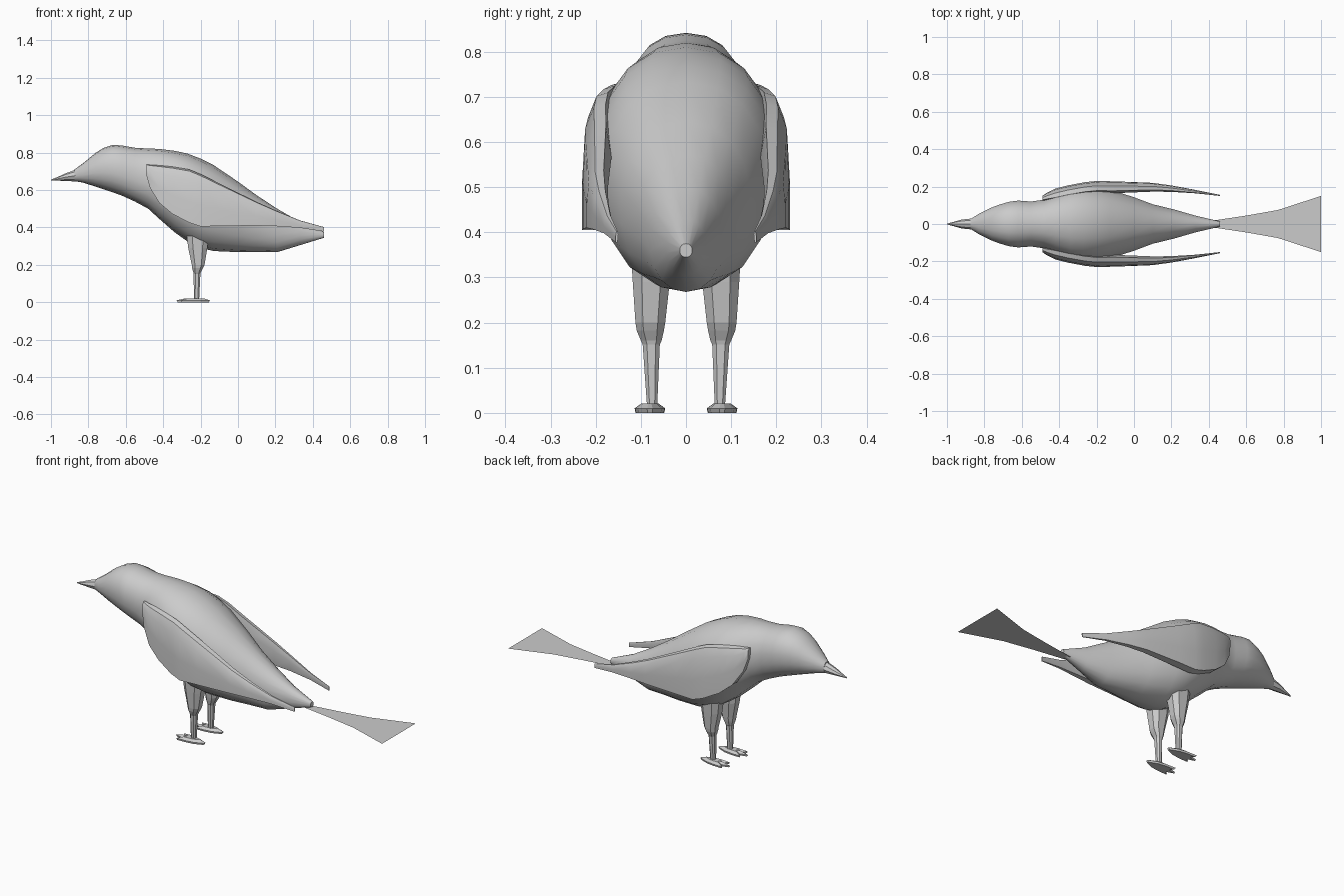
import bpy, math

grey = bpy.data.materials.new("feather grey")
grey.diffuse_color = (0.6, 0.6, 0.6, 1)


def make(name, verts, faces, angle=None):
    """Mesh object with outward normals, optionally smooth shaded."""
    me = bpy.data.meshes.new(name)
    me.from_pydata(verts, [], faces)
    me.materials.append(grey)
    ob = bpy.data.objects.new(name, me)
    bpy.context.collection.objects.link(ob)
    bpy.ops.object.select_all(action='DESELECT')
    ob.select_set(True)
    bpy.context.view_layer.objects.active = ob
    bpy.ops.object.mode_set(mode='EDIT')
    bpy.ops.mesh.select_all(action='SELECT')
    bpy.ops.mesh.normals_make_consistent(inside=False)
    bpy.ops.object.mode_set(mode='OBJECT')
    if angle:
        bpy.ops.object.shade_smooth_by_angle(angle=math.radians(angle))
    return ob


def loft(name, rings, angle=None):
    """Skin a list of equal-length rings and cap both ends."""
    n = len(rings[0])
    verts = [p for r in rings for p in r]
    faces = [(i * n + j, i * n + (j + 1) % n, (i + 1) * n + (j + 1) % n, (i + 1) * n + j)
             for i in range(len(rings) - 1) for j in range(n)]
    faces += [tuple(range(n)), tuple(range(len(verts) - n, len(verts)))]
    return make(name, verts, faces, angle)


def section(x, top, bottom, w, n=18, power=2.2):
    """Rounded upright cross-section of the body."""
    mid, half = (top + bottom) / 2, (top - bottom) / 2
    pts = []
    for k in range(n):
        a = 2 * math.pi * k / n
        s, c = math.sin(a), math.cos(a)
        pts.append((x, w * math.copysign(abs(s) ** (2 / power), s),
                    mid + half * math.copysign(abs(c) ** (2 / power), c)))
    return pts


# Body and head: x, top, bottom, half width
body = [(-0.875, 0.71, 0.648, 0.026), (-0.83, 0.742, 0.64, 0.055), (-0.76, 0.80, 0.618, 0.09),
        (-0.72, 0.825, 0.605, 0.105), (-0.67, 0.842, 0.588, 0.12), (-0.62, 0.838, 0.57, 0.127),
        (-0.55, 0.826, 0.538, 0.122), (-0.48, 0.822, 0.50, 0.132), (-0.42, 0.82, 0.445, 0.16),
        (-0.34, 0.81, 0.375, 0.193), (-0.27, 0.795, 0.325, 0.204), (-0.2, 0.768, 0.29, 0.2),
        (-0.13, 0.733, 0.274, 0.187), (0, 0.645, 0.268, 0.145), (0.1, 0.572, 0.268, 0.107),
        (0.21, 0.50, 0.268, 0.08), (0.33, 0.43, 0.305, 0.045), (0.46, 0.375, 0.345, 0.014)]
loft("body", [section(*r) for r in body], 40)

# Beak
beak = [(-0.86, 0.712, 0.645, 0.03), (-0.92, 0.69, 0.649, 0.024),
        (-0.96, 0.672, 0.65, 0.013), (-1.0, 0.656, 0.65, 0.002)]
loft("beak", [section(*r, n=8, power=1.8) for r in beak], 30)

# Tail fan, a single flat sheet
tail = [(0.42, 0.018), (0.6, 0.045), (0.77, 0.075), (1.0, 0.15)]
make("tail", [(x, s * w, 0.34) for x, w in tail for s in (-1, 1)],
     [(2 * i, 2 * i + 1, 2 * i + 3, 2 * i + 2) for i in range(3)])

# Wing stations: x, top, bottom, outer y, inner y
wing = [(-0.49, 0.737, 0.68, 0.15, 0.125), (-0.47, 0.735, 0.61, 0.165, 0.125),
        (-0.42, 0.732, 0.53, 0.19, 0.13), (-0.35, 0.725, 0.472, 0.207, 0.145),
        (-0.26, 0.71, 0.425, 0.224, 0.16), (-0.2, 0.685, 0.405, 0.23, 0.165),
        (-0.1, 0.635, 0.408, 0.228, 0.165), (0.1, 0.537, 0.41, 0.22, 0.173),
        (0.2, 0.492, 0.407, 0.206, 0.172), (0.33, 0.438, 0.398, 0.182, 0.164),
        (0.46, 0.402, 0.378, 0.156, 0.15)]


def wing_ring(x, top, bottom, outer, inner, s):
    h, t = top - bottom, outer - inner
    return [(x, s * y, z) for y, z in (
        (inner + 0.2 * t, top), (outer - 0.4 * t, top - 0.03 * h), (outer - 0.1 * t, top - 0.2 * h),
        (outer, bottom + 0.4 * h), (outer, bottom), (inner + 0.3 * t, bottom),
        (inner, top - 0.3 * h))]


# Leg rings: z, x centre, half x, y centre, half y
leg = [(0.36, -0.215, 0.06, 0.078, 0.044), (0.29, -0.215, 0.051, 0.077, 0.041),
       (0.2, -0.213, 0.034, 0.079, 0.033), (0.182, -0.216, 0.029, 0.079, 0.03),
       (0.16, -0.219, 0.02, 0.077, 0.023), (0.152, -0.219, 0.018, 0.077, 0.019),
       (0.01, -0.222, 0.014, 0.075, 0.011)]


def leg_ring(z, x, hx, y, hy, s):
    return [(x + hx * a, s * (y + hy * b), z) for a, b in
            ((-1, -0.5), (-0.5, -1), (0.5, -1), (1, -0.5), (1, 0.5), (0.5, 1), (-0.5, 1), (-1, 0.5))]


# Foot outline with three pointed front toes and a tapering heel: x, y
foot = [(-0.15, -0.006), (-0.15, 0.006), (-0.20, 0.026), (-0.25, 0.033), (-0.305, 0.034),
        (-0.285, 0.013), (-0.33, 0.0), (-0.285, -0.013), (-0.305, -0.034), (-0.25, -0.033),
        (-0.20, -0.026)]


def foot_ring(s, z, k):
    return [(-0.225 + (x + 0.225) * k, s * (0.08 + y * k), z) for x, y in foot]


# Paired parts
for side, s in (("right", -1), ("left", 1)):
    loft(side + "_wing", [wing_ring(*w, s) for w in wing], 35)
    loft(side + "_leg", [leg_ring(*r, s) for r in leg])
    loft(side + "_foot", [foot_ring(s, 0.0, 0.93), foot_ring(s, 0.01, 1.0),
                          foot_ring(s, 0.021, 0.55)])
